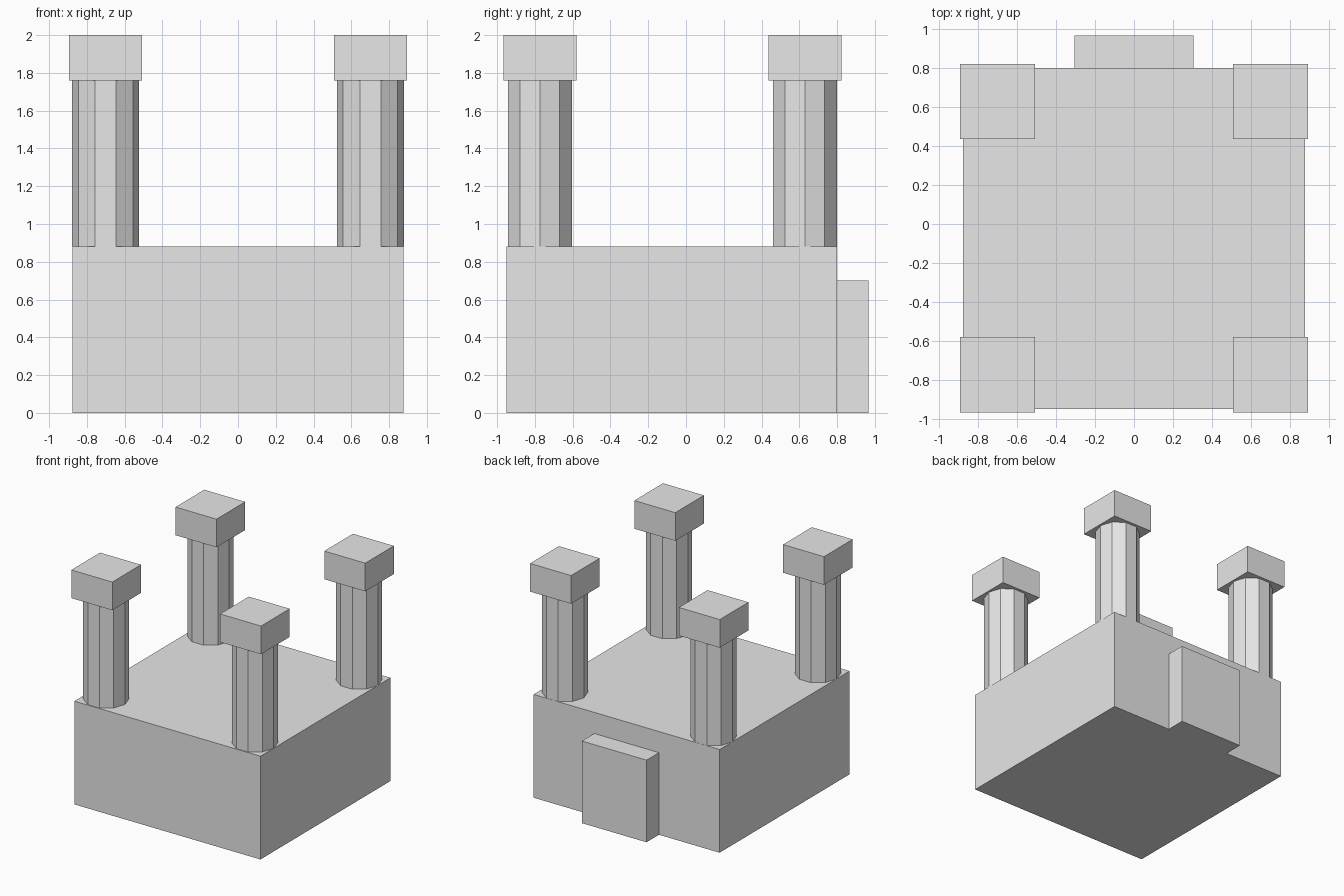
import bpy
import math

# Remove the default cube
cube = bpy.data.objects.get("Cube")
if cube:
    bpy.data.objects.remove(cube, do_unlink=True)

# Single stone colour
stone = bpy.data.materials.new("stone_grey")
stone.use_nodes = True
colour = (0.8, 0.8, 0.8, 1)
stone.diffuse_color = colour
stone.node_tree.nodes["Principled BSDF"].inputs["Base Color"].default_value = colour


def box(name, low, high):
    """Axis-aligned box between two corners."""
    centre = [(a + b) / 2 for a, b in zip(low, high)]
    bpy.ops.mesh.primitive_cube_add(size=1, location=centre)
    ob = bpy.context.object
    ob.name = name
    ob.scale = [b - a for a, b in zip(low, high)]
    bpy.ops.object.transform_apply(location=False, rotation=False, scale=True)
    ob.data.materials.append(stone)
    return ob


def column(name, x, y, bottom, top):
    """Ten-sided flat-shaded shaft with corners on the x axis."""
    bpy.ops.mesh.primitive_cylinder_add(
        vertices=10, radius=0.178, depth=top - bottom,
        location=(x, y, (bottom + top) / 2), rotation=(0, 0, math.pi / 2))
    ob = bpy.context.object
    ob.name = name
    ob.data.materials.append(stone)
    return ob


BASE_TOP, CAP_BOTTOM, CAP_TOP = 0.88, 1.76, 2.0
CAP_HALF = 0.193

# Main block and the door slab on the back
box("base_block", (-0.877, -0.95, 0), (0.877, 0.80, BASE_TOP))
box("door_slab", (-0.305, 0.80, 0), (0.305, 0.967, 0.70))

# Corner towers: shaft with a square cap
for row, y in (("front", -0.774), ("back", 0.629)):
    for side, x in (("left", 0.701), ("right", -0.701)):
        column(f"{row}_{side}_column", x, y, BASE_TOP, CAP_BOTTOM)
        box(f"{row}_{side}_cap",
            (x - CAP_HALF, y - CAP_HALF, CAP_BOTTOM),
            (x + CAP_HALF, y + CAP_HALF, CAP_TOP))
